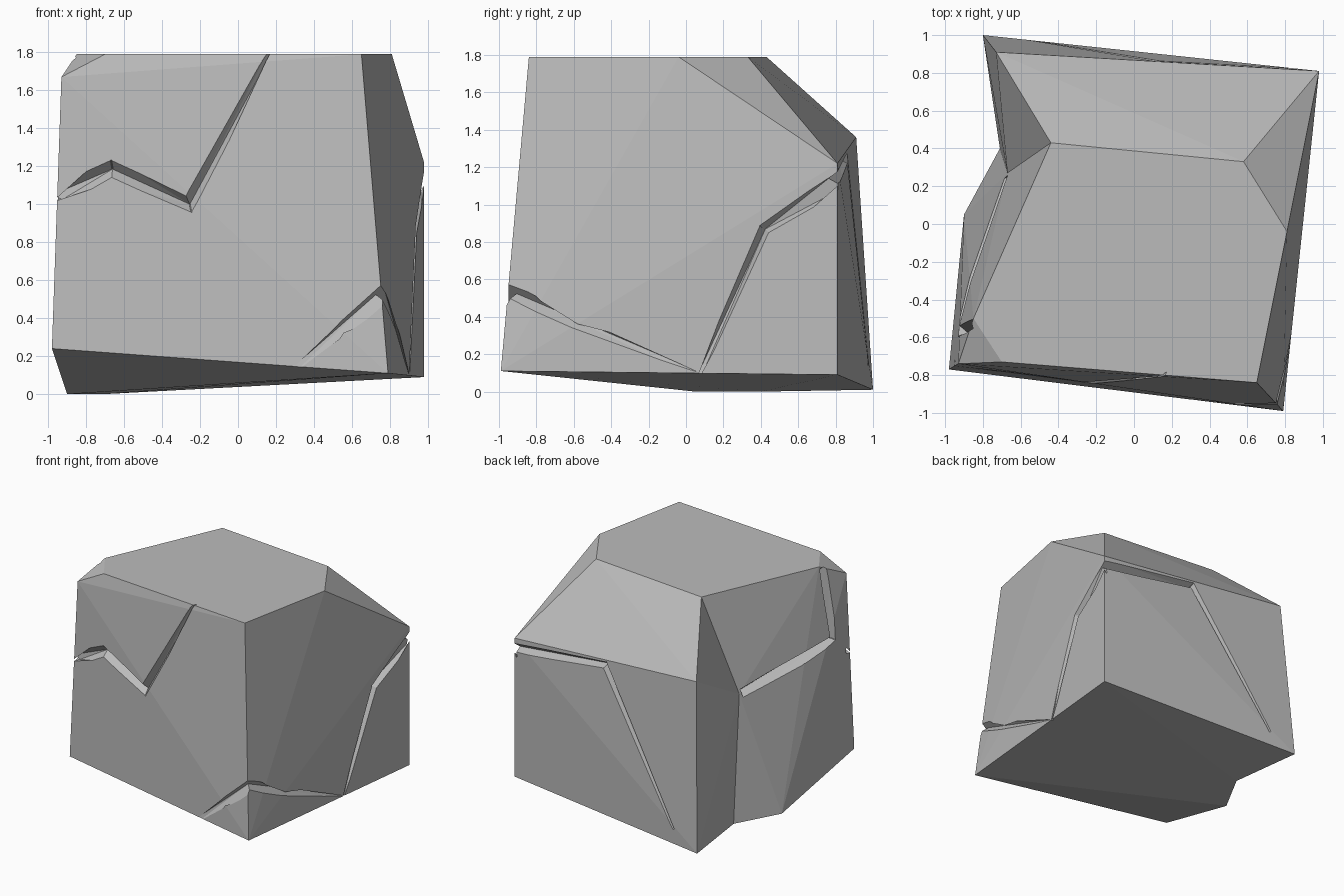
import bpy, bmesh
from mathutils import Vector

cube = bpy.data.objects.get("Cube")
if cube:
    bpy.data.objects.remove(cube, do_unlink=True)

stone = bpy.data.materials.new("stone_grey")
stone.use_nodes = True
grey = (0.5, 0.5, 0.5, 1)
stone.diffuse_color = grey
shader = next(n for n in stone.node_tree.nodes if n.type == 'BSDF_PRINCIPLED')
shader.inputs["Base Color"].default_value = grey
shader.inputs["Roughness"].default_value = 0.9


def hull(name, points):
    """Convex chunk around a set of corner points."""
    bm = bmesh.new()
    for p in points:
        bm.verts.new(p)
    bmesh.ops.convex_hull(bm, input=bm.verts)
    bmesh.ops.delete(bm, geom=[v for v in bm.verts if not v.link_faces], context='VERTS')
    bmesh.ops.recalc_face_normals(bm, faces=bm.faces)
    mesh = bpy.data.meshes.new(name)
    bm.to_mesh(mesh)
    bm.free()
    mesh.materials.append(stone)
    obj = bpy.data.objects.new(name, mesh)
    bpy.context.collection.objects.link(obj)
    return obj


def volume(mesh):
    bm = bmesh.new()
    bm.from_mesh(mesh)
    result = bm.calc_volume()
    bm.free()
    return result


def cut(target, tool):
    """Subtract the tool, keeping the first solver result that is sound."""
    before = volume(target.data)
    for solver in ('MANIFOLD', 'EXACT', 'FLOAT'):
        mod = target.modifiers.new("crack", 'BOOLEAN')
        mod.operation = 'DIFFERENCE'
        mod.solver = solver
        mod.object = tool
        bpy.context.view_layer.update()
        graph = bpy.context.evaluated_depsgraph_get()
        mesh = bpy.data.meshes.new_from_object(target.evaluated_get(graph))
        target.modifiers.clear()
        if 0.95 * before < volume(mesh) < 1.0001 * before:
            target.data = mesh
            return


# Corners shared by the two chunks
valley = [(-.71, .40, 0), (-.67, .27, 1.0), (-.44, .43, 1.79)]
back_right = [(.98, .81, .09), (.98, .81, 1.22), (.58, .33, 1.79)]

# Main block with chipped top corners and tilted underside
front = [(-.98, -.77, .24), (.79, -.99, .11), (.65, -.84, 1.79),
         (-.70, -.73, 1.79), (-.93, -.74, 1.67)]
sides = [(-.90, .05, 0), (-.85, -.50, 1.79), (.81, -.04, 1.79)]
boulder = hull("boulder", front + sides + valley + back_right)

# Rear wedge, which leaves a valley down the side
wedge = hull("rear_wedge", valley + back_right + [(-.80, 1.0, .01), (-.73, .91, 1.36)])
chunks = (boulder, wedge)


def nearest(p):
    """Closest surface location and normal on either chunk."""
    hits = [c.closest_point_on_mesh(p)[1:3] for c in chunks]
    return min(hits, key=lambda hit: (hit[0] - p).length)


def surface(p):
    """Nearest surface point and a normal blended over nearby faces."""
    p = Vector(p)
    normal = Vector()
    for shift in ((.06, 0, 0), (-.06, 0, 0), (0, .06, 0), (0, -.06, 0)):
        normal += nearest(p + Vector(shift))[1]
    return nearest(p)[0], normal.normalized()


def crack(path, widths, depth=0.05):
    """V-shaped groove cutters along a path over the surface."""
    spots = [surface(p) for p in path]
    sections = []
    for i, ((spot, normal), width) in enumerate(zip(spots, widths)):
        before = spots[max(i - 1, 0)][0]
        after = spots[min(i + 1, len(spots) - 1)][0]
        tangent = (spot - before).normalized() + (after - spot).normalized()
        across = tangent.cross(normal).normalized() * width
        lift = normal * 0.03
        inner = spot - normal * depth * min(1, width / 0.03)
        sections.append([spot + across * 1.6 + lift, spot - across * 1.6 + lift, inner])
    tools = []
    for a, b in zip(sections, sections[1:]):
        # Slight overlap between neighbouring segments
        reach = (b[2] - a[2]).normalized() * 0.004
        tools.append(hull("crack_cutter", [p - reach for p in a] + [p + reach for p in b]))
    return tools


# Zigzag crack on the front
cutters = crack([(-.97, -.72, 1.03), (-.66, -.73, 1.185), (-.255, -.80, 1.0),
                 (.17, -.785, 1.77)], [.018, .045, .045, .004])
# Crack around the lower front corner
cutters += crack([(.30, -.93, .14), (.755, -.945, .53), (.89, .05, .11)],
                 [.004, .038, .004])
# Crack around the rear corner
cutters += crack([(.89, .07, .10), (.93, .42, .87), (.98, .81, 1.14),
                  (.13, .89, 1.25), (-.57, .97, .14)],
                 [.006, .03, .035, .03, .012])
# Crack bounding the upper panel on the valley side
cutters += crack([(-.66, .24, 1.0), (-.92, -.57, 1.2), (-.87, -.53, 1.78)],
                 [.035, .035, .03])

for tool in cutters:
    tool.hide_render = True
    for chunk in chunks:
        cut(chunk, tool)
for tool in cutters:
    bpy.data.objects.remove(tool, do_unlink=True)

for chunk in chunks:
    for face in chunk.data.polygons:
        face.use_smooth = False
